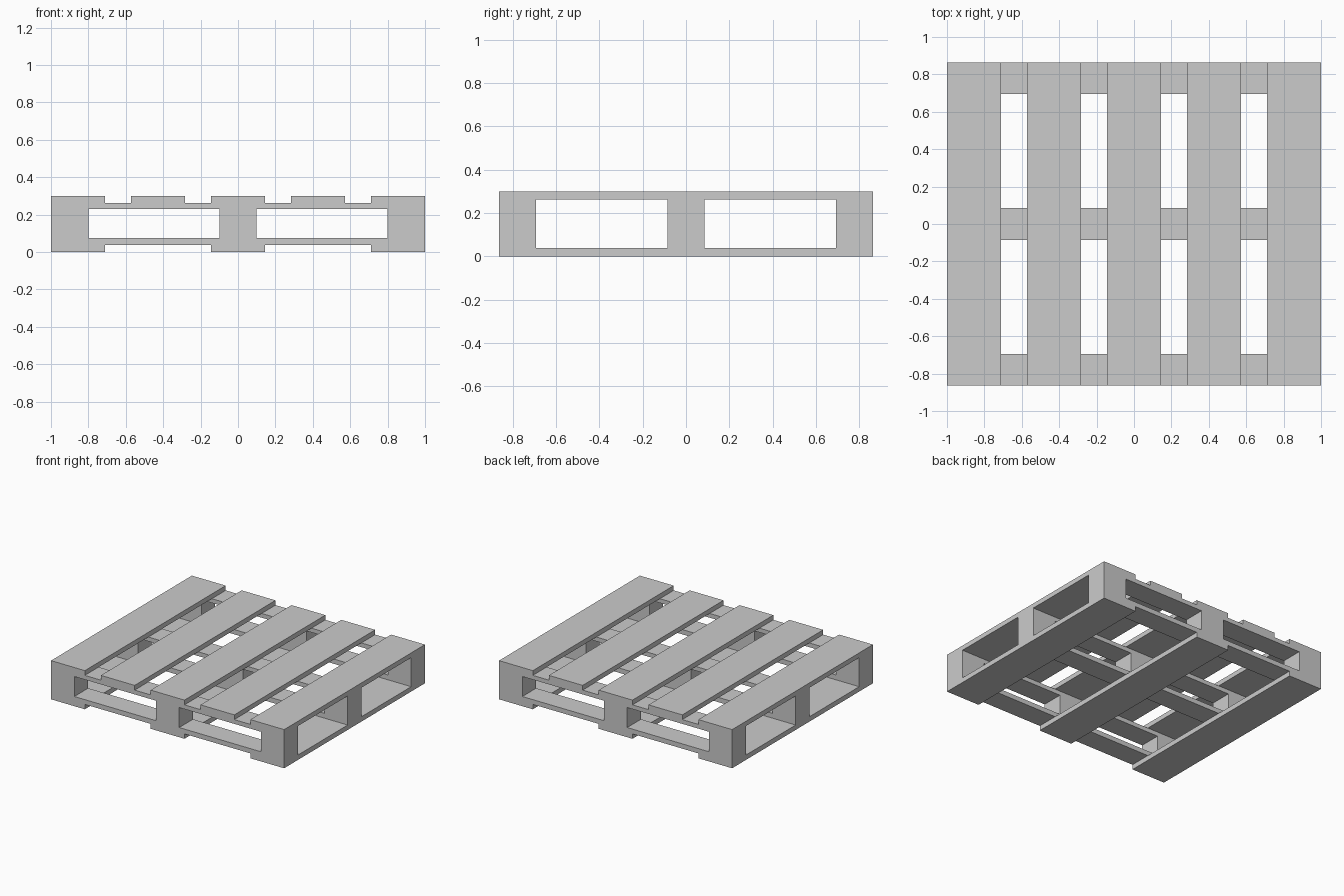
import bpy
import bmesh
from mathutils import Vector

if "Cube" in bpy.data.objects:
    bpy.data.objects.remove(bpy.data.objects["Cube"])


def box(name, xr, yr, zr):
    """Axis-aligned box from (min, max) ranges."""
    lo, hi = Vector((xr[0], yr[0], zr[0])), Vector((xr[1], yr[1], zr[1]))
    bm = bmesh.new()
    bmesh.ops.create_cube(bm, size=1)
    for v in bm.verts:
        v.co = Vector([(lo[i] + hi[i]) / 2 + v.co[i] * (hi[i] - lo[i]) for i in range(3)])
    mesh = bpy.data.meshes.new(name)
    bm.to_mesh(mesh)
    bm.free()
    obj = bpy.data.objects.new(name, mesh)
    bpy.context.collection.objects.link(obj)
    return obj


def span(centre, width):
    return (centre - width / 2, centre + width / 2)


HALF_Y = 0.863
SLAT_W, BLOCK_W, RAIL_W = 0.29, 0.2, 0.169
SKID_TOP, LOWER_TOP, UPPER_BOTTOM, UPPER_TOP, TOP = 0.038, 0.075, 0.23, 0.263, 0.3
edge_x = 1 - SLAT_W / 2
rail_y = HALF_Y - RAIL_W / 2

# Five deck slats running front to back
for i in range(5):
    x = edge_x * (i - 2) / 2
    box(f"deck_slat_{i + 1}", span(x, SLAT_W), (-HALF_Y, HALF_Y), (UPPER_TOP, TOP))

# Three bottom skids
for i in range(3):
    box(f"bottom_skid_{i + 1}", span(edge_x * (i - 1), SLAT_W), (-HALF_Y, HALF_Y), (0, SKID_TOP))

# Three rows of cross boards, each pair separated by three blocks
for j in range(3):
    yr = span(rail_y * (j - 1), RAIL_W)
    box(f"lower_cross_board_{j + 1}", (-1, 1), yr, (SKID_TOP, LOWER_TOP))
    box(f"upper_cross_board_{j + 1}", (-1, 1), yr, (UPPER_BOTTOM, UPPER_TOP))
    for i in range(3):
        x = (1 - BLOCK_W / 2) * (i - 1)
        box(f"spacer_block_{j + 1}_{i + 1}", span(x, BLOCK_W), yr, (LOWER_TOP, UPPER_BOTTOM))
